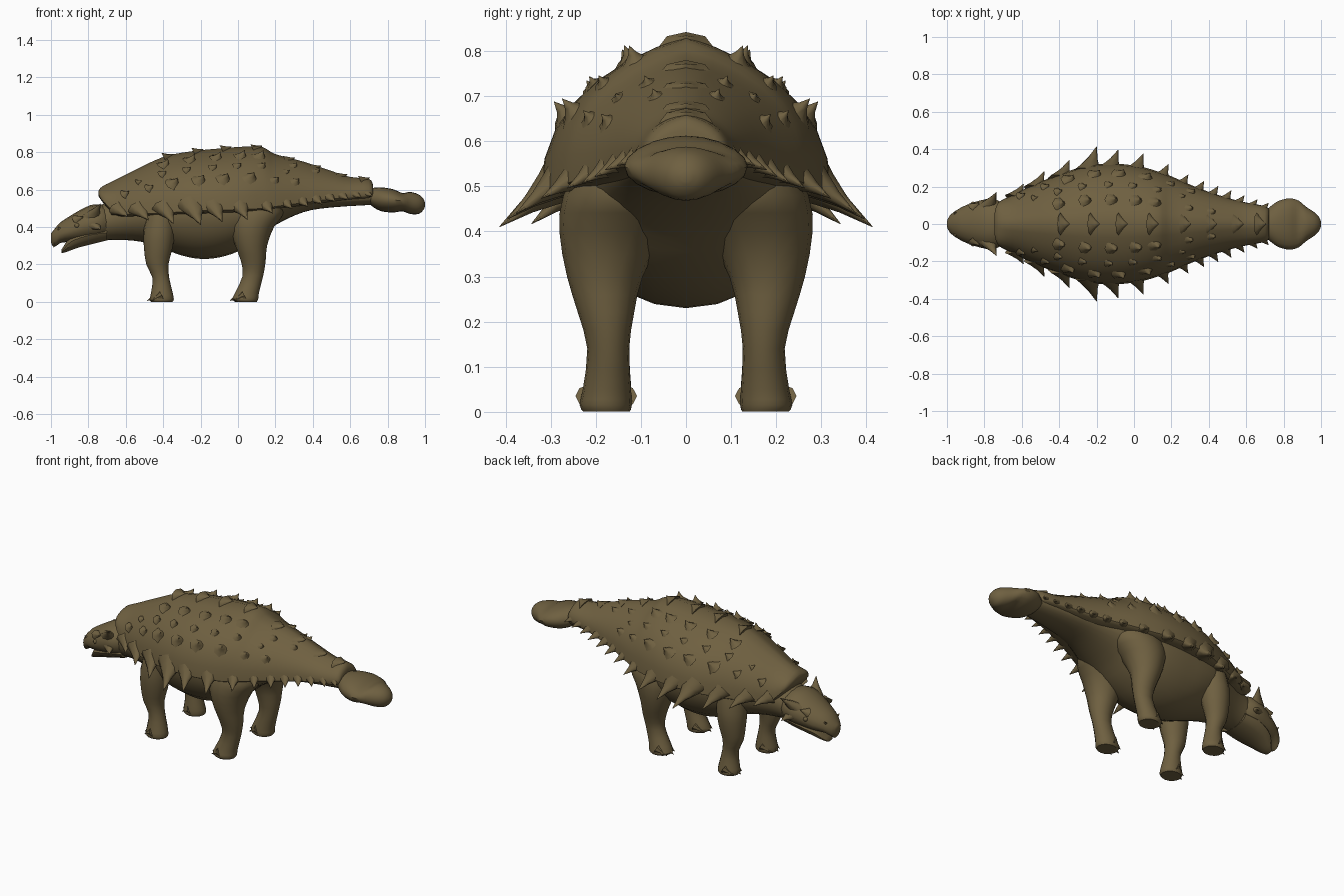
import bpy, bmesh, math
from mathutils import Vector

hide = bpy.data.materials.new("olive_brown_hide")
hide.diffuse_color = (0.158, 0.117, 0.052, 1)


def spline(keys, t):
    """Smooth interpolation of key rows, t in 0..len-1."""
    i = min(int(t), len(keys) - 2)
    f = t - i
    a, b, c, d = (keys[max(0, min(len(keys) - 1, i + k))] for k in (-1, 0, 1, 2))
    return [0.5 * (2 * q + (r - p) * f + (2 * p - 5 * q + 4 * r - s) * f * f
                   + (3 * q - p - 3 * r + s) * f ** 3) for p, q, r, s in zip(a, b, c, d)]


def at_x(keys, x):
    """Linear lookup of a key row by its first value."""
    for a, b in zip(keys, keys[1:]):
        if x <= b[0]:
            f = (x - a[0]) / (b[0] - a[0])
            return [p + (q - p) * f for p, q in zip(a, b)]
    return keys[-1]


def finish(name, bm, angle=40):
    bmesh.ops.recalc_face_normals(bm, faces=bm.faces[:])
    me = bpy.data.meshes.new(name)
    bm.to_mesh(me)
    bm.free()
    me.materials.append(hide)
    ob = bpy.data.objects.new(name, me)
    bpy.context.collection.objects.link(ob)
    bpy.ops.object.select_all(action='DESELECT')
    ob.select_set(True)
    bpy.context.view_layer.objects.active = ob
    bpy.ops.object.shade_smooth_by_angle(angle=math.radians(angle))
    return ob


def skin(bm, rings):
    """Join rings of points into a capped tube."""
    vs = [[bm.verts.new(p) for p in r] for r in rings]
    n = len(vs[0])
    for a, b in zip(vs, vs[1:]):
        for i in range(n):
            bm.faces.new((a[i], a[(i + 1) % n], b[(i + 1) % n], b[i]))
    bm.faces.new(vs[0])
    bm.faces.new(vs[-1])


def arch(row, a, peak=0.0):
    """Point on a cross-section: row = x, top, side height, bottom, half width."""
    x, top, mid, bot, w = row
    s, c = math.sin(a), math.cos(a)
    if s > 0:
        return (x, w * c, mid + (s - peak * abs(c) * (1 - abs(c))) * (top - mid))
    return (x, w * c, mid + s * (mid - bot))


def loft_x(name, keys, sides=24, steps=3, peak=0.0):
    rows = [spline(keys, i / steps) for i in range((len(keys) - 1) * steps + 1)]
    bm = bmesh.new()
    skin(bm, [[arch(r, math.tau * k / sides, peak) for k in range(sides)] for r in rows])
    return finish(name, bm)


def spike(bm, base, tip, r, along=Vector((1, 0, 0)), flat=0.7, flare=1.2):
    """Flared eight-sided thorn, wide along one direction."""
    base, tip = Vector(base), Vector(tip)
    d = (tip - base).normalized()
    u = (along - d * along.dot(d)).normalized()
    v = d.cross(u)
    rings = []
    for f, k in ((-0.2, flare), (0.1, 0.5 + flare * 0.3), (0.5, 0.42), (1.0, 0.02)):
        c = base.lerp(tip, f)
        rings.append([c + u * (r * k * math.cos(math.tau * i / 8))
                      + v * (r * k * flat * math.sin(math.tau * i / 8)) for i in range(8)])
    skin(bm, rings)


# Armoured shell over back and tail
PEAK = 0.25
shell = [(-0.745, 0.595, 0.575, 0.565, 0.06), (-0.725, 0.618, 0.545, 0.535, 0.115),
         (-0.65, 0.655, 0.475, 0.455, 0.155), (-0.55, 0.705, 0.47, 0.45, 0.205),
         (-0.4, 0.775, 0.475, 0.455, 0.265), (-0.25, 0.805, 0.485, 0.46, 0.312),
         (-0.1, 0.82, 0.49, 0.465, 0.322), (0.03, 0.83, 0.495, 0.47, 0.308),
         (0.13, 0.828, 0.50, 0.48, 0.28), (0.2, 0.79, 0.51, 0.49, 0.255),
         (0.35, 0.75, 0.53, 0.51, 0.19), (0.5, 0.70, 0.55, 0.53, 0.14),
         (0.6, 0.668, 0.56, 0.54, 0.115), (0.7, 0.658, 0.57, 0.545, 0.095),
         (0.722, 0.625, 0.58, 0.56, 0.075)]
loft_x("shell", shell, 28, 3, PEAK)

# Body with belly, neck and tail underside
loft_x("body", [(-0.85, 0.44, 0.40, 0.33, 0.05), (-0.76, 0.50, 0.42, 0.325, 0.10),
                (-0.65, 0.56, 0.45, 0.332, 0.125), (-0.52, 0.60, 0.47, 0.322, 0.18),
                (-0.4, 0.64, 0.48, 0.285, 0.235), (-0.3, 0.66, 0.48, 0.248, 0.255),
                (-0.2, 0.66, 0.49, 0.23, 0.265), (-0.1, 0.66, 0.49, 0.238, 0.27),
                (0.0, 0.66, 0.49, 0.27, 0.265), (0.1, 0.65, 0.50, 0.33, 0.245),
                (0.2, 0.64, 0.52, 0.41, 0.215), (0.35, 0.62, 0.54, 0.48, 0.15),
                (0.5, 0.61, 0.55, 0.505, 0.11), (0.74, 0.60, 0.56, 0.52, 0.075)])

# Rounded tail club with end knob
loft_x("tail_club", [(0.70, 0.60, 0.56, 0.53, 0.07), (0.725, 0.61, 0.55, 0.505, 0.09),
                     (0.77, 0.612, 0.55, 0.484, 0.122), (0.83, 0.602, 0.545, 0.478, 0.137),
                     (0.88, 0.582, 0.54, 0.484, 0.125), (0.92, 0.588, 0.53, 0.47, 0.092),
                     (0.965, 0.575, 0.525, 0.47, 0.062), (0.99, 0.553, 0.523, 0.49, 0.036),
                     (1.0, 0.53, 0.522, 0.51, 0.01)], 20)

# Head with hooked beak
loft_x("head", [(-1.0, 0.365, 0.35, 0.32, 0.015), (-0.985, 0.385, 0.345, 0.292, 0.045),
                (-0.95, 0.425, 0.365, 0.315, 0.073), (-0.9, 0.458, 0.38, 0.32, 0.10),
                (-0.85, 0.488, 0.40, 0.32, 0.118), (-0.79, 0.517, 0.42, 0.325, 0.133),
                (-0.74, 0.522, 0.43, 0.33, 0.132), (-0.70, 0.515, 0.43, 0.34, 0.11)], 16, 2)
loft_x("lower_jaw", [(-0.945, 0.278, 0.268, 0.26, 0.025), (-0.925, 0.31, 0.29, 0.264, 0.05),
                     (-0.895, 0.36, 0.32, 0.274, 0.075), (-0.85, 0.38, 0.34, 0.29, 0.095),
                     (-0.78, 0.39, 0.36, 0.308, 0.108), (-0.7, 0.40, 0.37, 0.328, 0.10)], 14, 2)

bm = bmesh.new()
for s in (-1, 1):
    # Crown horns, cheek horns, brows and nostril bumps
    spike(bm, (-0.775, s * 0.10, 0.46), (-0.735, s * 0.17, 0.525), 0.045)
    spike(bm, (-0.765, s * 0.11, 0.41), (-0.735, s * 0.16, 0.385), 0.04)
    spike(bm, (-0.85, s * 0.09, 0.44), (-0.83, s * 0.115, 0.458), 0.035)
    spike(bm, (-0.95, s * 0.052, 0.385), (-0.962, s * 0.066, 0.402), 0.018)
finish("head_horns", bm, 60)

bm = bmesh.new()
for s in (-1, 1):
    r = bmesh.ops.create_icosphere(bm, subdivisions=2, radius=0.014)
    bmesh.ops.translate(bm, verts=r["verts"], vec=(-0.86, s * 0.106, 0.408))
finish("eyes", bm)

# Rim spikes along the shell edge: x, outward reach, drop
rim = [(-0.62, 0.045, 0.02), (-0.51, 0.06, 0.035), (-0.375, 0.07, 0.06),
       (-0.23, 0.10, 0.075), (-0.115, 0.075, 0.062), (0.02, 0.068, 0.055), (0.155, 0.05, 0.03),
       (0.26, 0.035, 0.022), (0.345, 0.038, 0.022), (0.42, 0.036, 0.018), (0.49, 0.036, 0.012),
       (0.56, 0.028, 0.01), (0.63, 0.023, 0.008), (0.69, 0.016, 0.006)]
bm = bmesh.new()
for x, out, drop in rim:
    _, top, mid, bot, w = at_x(shell, x)
    for s in (-1, 1):
        spike(bm, (x - 0.01, s * (w - 0.025), mid + 0.018),
              (x + 0.03, s * (w + out), mid - drop), 0.028 + out * 0.35, flat=0.7, flare=1.35)
finish("rim_spikes", bm, 65)

# Rows of small thorns across the back: angle, height, positions
bm = bmesh.new()
rows = [(33, 0.038, (-0.6, -0.47, -0.34, -0.2, -0.07, 0.07, 0.2, 0.31)),
        (49, 0.02, (-0.53, -0.4, -0.27, -0.13, 0.0, 0.13, 0.26)),
        (66, 0.034, (-0.39, -0.25, -0.11, 0.02, 0.12, 0.3, 0.42))]
for deg, height, xs in rows:
    a = math.radians(deg)
    for x in xs:
        row = at_x(shell, x)
        h = height if -0.42 < x < 0.15 else height * 0.55
        for s in (-1, 1):
            _, y, z = arch(row, a, PEAK)
            spike(bm, (x, s * (y - 0.003), z - 0.003),
                  (x + 0.016, s * (y + h * 0.8 * math.cos(a)), z + h * (0.4 + 0.6 * math.sin(a))),
                  0.008 + h * 0.6, flat=0.85, flare=1.7)
# Low stepped keel plates on the spine
for x in (-0.36, -0.2, -0.05, 0.115, 0.29, 0.43, 0.57, 0.69):
    z = at_x(shell, x)[1]
    spike(bm, (x - 0.025, 0, z - 0.014), (x + 0.015, 0, z + 0.006), 0.05,
          Vector((0, 1, 0)), 0.6)
finish("back_thorns", bm, 65)

# Legs: z, x range, y range
fore = [(0.0, -0.465, -0.35, 0.125, 0.228), (0.015, -0.472, -0.343, 0.12, 0.234),
        (0.06, -0.463, -0.352, 0.122, 0.226), (0.13, -0.458, -0.368, 0.126, 0.217),
        (0.2, -0.49, -0.372, 0.12, 0.228), (0.28, -0.502, -0.352, 0.105, 0.245),
        (0.38, -0.505, -0.335, 0.085, 0.255), (0.5, -0.48, -0.33, 0.07, 0.24)]
hind = [(0.0, -0.015, 0.10, 0.125, 0.228), (0.015, -0.03, 0.108, 0.12, 0.236),
        (0.05, -0.015, 0.112, 0.122, 0.229), (0.14, 0.025, 0.135, 0.126, 0.219),
        (0.22, 0.015, 0.148, 0.115, 0.24), (0.3, -0.015, 0.155, 0.096, 0.264),
        (0.4, -0.05, 0.192, 0.045, 0.281), (0.48, -0.065, 0.25, 0.005, 0.272),
        (0.56, -0.03, 0.23, 0.03, 0.23)]


def leg(name, keys, s):
    bm = bmesh.new()
    rings = []
    for i in range((len(keys) - 1) * 2 + 1):
        z, x0, x1, y0, y1 = spline(keys, i / 2)
        rings.append([((x0 + x1) / 2 + (x1 - x0) / 2 * math.cos(math.tau * k / 16),
                       s * ((y0 + y1) / 2 + (y1 - y0) / 2 * math.sin(math.tau * k / 16)),
                       max(z, 0)) for k in range(16)])
    skin(bm, rings)
    # Blunt toes along the front of the foot
    for j in (-1, 0, 1):
        y = s * 0.177 + j * 0.037
        x = keys[1][1] + 0.02 * abs(j)
        spike(bm, (x + 0.035, y, 0.03), (x - 0.014, y, 0.006), 0.026, Vector((0, 1, 0)), 0.9)
    for v in bm.verts:
        v.co.z = max(v.co.z, 0)
    finish(name, bm)


for s, side in ((-1, "right"), (1, "left")):
    leg("front_leg_" + side, fore, s)
    leg("hind_leg_" + side, hind, s)
